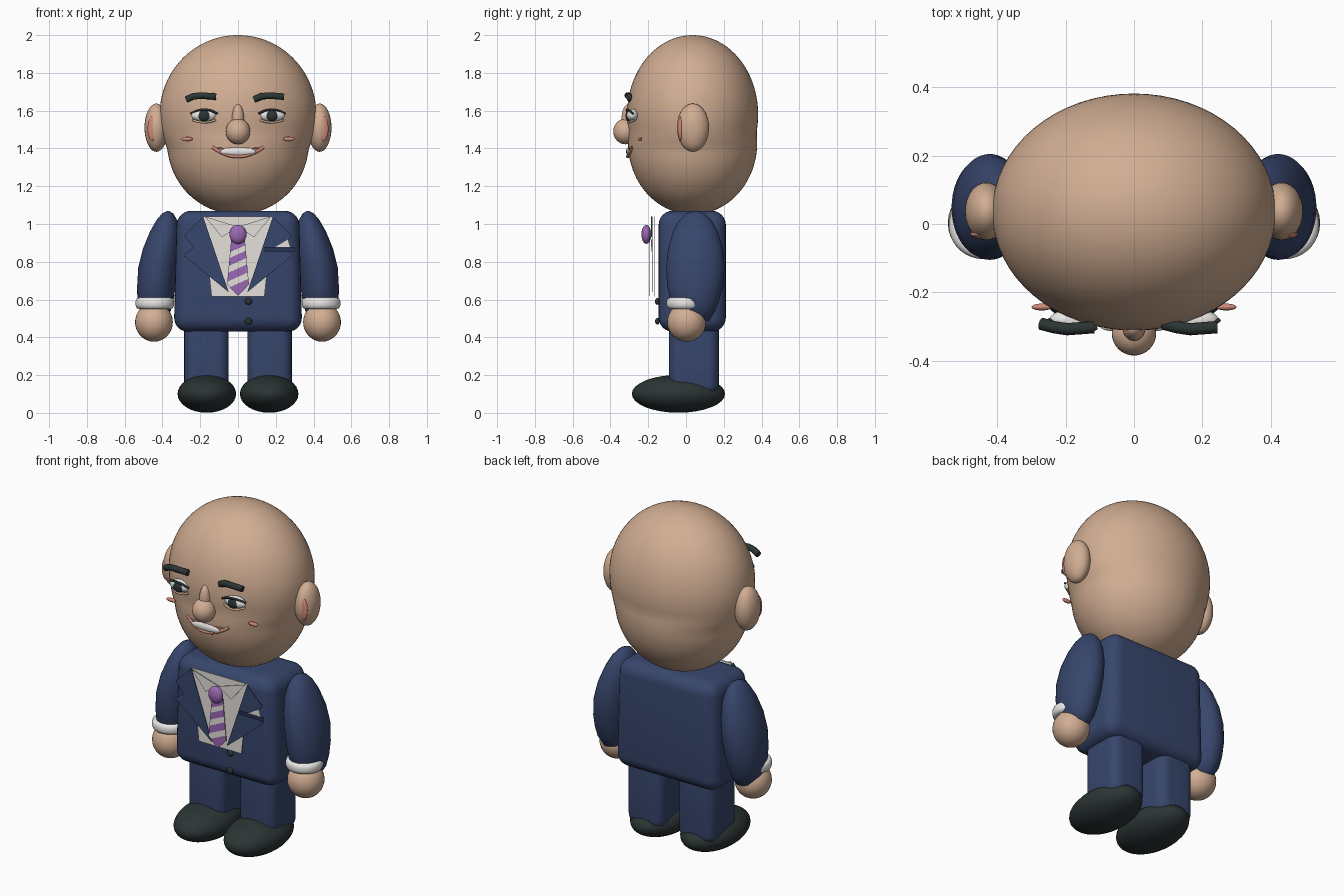
import bpy, bmesh, math
from mathutils import Vector, Matrix

if "Cube" in bpy.data.objects:
    bpy.data.objects.remove(bpy.data.objects["Cube"])


def material(name, r, g, b):
    m = bpy.data.materials.new(name)
    m.diffuse_color = (r, g, b, 1)
    m.use_nodes = True
    m.node_tree.nodes["Principled BSDF"].inputs["Base Color"].default_value = m.diffuse_color
    return m


SKIN = material("skin", 0.64, 0.42, 0.29)
PINK = material("pink", 0.62, 0.25, 0.19)
NAVY = material("navy", 0.038, 0.061, 0.15)
DARK_NAVY = material("dark navy", 0.02, 0.034, 0.09)
BLACK = material("soft black", 0.024, 0.034, 0.034)
WHITE = material("white", 0.85, 0.84, 0.82)
SHIRT = material("shirt white", 0.78, 0.75, 0.71)
PURPLE = material("purple", 0.33, 0.14, 0.46)


def finish(name, bm, mat, smooth=True):
    bmesh.ops.recalc_face_normals(bm, faces=bm.faces)
    me = bpy.data.meshes.new(name)
    for f in bm.faces:
        f.smooth = smooth
    bm.to_mesh(me)
    bm.free()
    me.materials.append(mat)
    ob = bpy.data.objects.new(name, me)
    bpy.context.collection.objects.link(ob)
    return ob


def ball(name, mat, c, r, seg=32):
    bm = bmesh.new()
    bmesh.ops.create_uvsphere(bm, u_segments=seg, v_segments=seg // 2, radius=1)
    bm.transform(Matrix.Translation(c) @ Matrix.Diagonal((*r, 1)))
    return finish(name, bm, mat)


def loft(name, mat, rings, n=48):
    """Stack of ellipses given as (cx, cy, z, rx, ry)."""
    bm = bmesh.new()
    loops = []
    for cx, cy, z, rx, ry in rings:
        loops.append([bm.verts.new((cx + rx * math.cos(2 * math.pi * i / n),
                                    cy + ry * math.sin(2 * math.pi * i / n), z))
                      for i in range(n)])
    for a, b in zip(loops, loops[1:]):
        for i in range(n):
            j = (i + 1) % n
            bm.faces.new((a[i], a[j], b[j], b[i]))
    bm.faces.new(loops[0])
    bm.faces.new(loops[-1])
    return finish(name, bm, mat)


def rounded_box(name, mat, c, half, bevel, taper=1.0):
    bm = bmesh.new()
    bmesh.ops.create_cube(bm, size=2)
    for v in bm.verts:
        if v.co.z > 0:
            v.co.x *= taper
    bm.transform(Matrix.Translation(c) @ Matrix.Diagonal((*half, 1)))
    bmesh.ops.bevel(bm, geom=bm.edges[:], offset=bevel, segments=6,
                    profile=0.5, affect='EDGES')
    return finish(name, bm, mat)


def tube(name, mat, pts, radius):
    cu = bpy.data.curves.new(name, 'CURVE')
    cu.dimensions = '3D'
    cu.bevel_depth = radius
    cu.bevel_resolution = 3
    cu.use_fill_caps = True
    sp = cu.splines.new('POLY')
    sp.points.add(len(pts) - 1)
    for p, co in zip(sp.points, pts):
        p.co = (*co, 1)
    cu.materials.append(mat)
    ob = bpy.data.objects.new(name, cu)
    bpy.context.collection.objects.link(ob)
    return ob


def plate_mesh(pts, y, thick=0.004):
    """Thin upright plate from an (x, z) outline."""
    bm = bmesh.new()
    f = bm.faces.new([bm.verts.new((x, y, z)) for x, z in pts])
    new = bmesh.ops.extrude_face_region(bm, geom=[f])
    for v in new['geom']:
        if isinstance(v, bmesh.types.BMVert):
            v.co.y += thick
    return bm


def plate(name, mat, pts, y):
    return finish(name, plate_mesh(pts, y), mat, False)


# Head: wide skull blending into a narrower jaw
def oval(z, cz, rz, r):
    return r * math.sqrt(max(0, 1 - ((z - cz) / rz) ** 2))


rings = []
for i in range(49):
    z = 1.525 - 0.475 * math.cos(math.pi * i / 48)
    rx = max(oval(z, 1.58, 0.42, 0.415), oval(z, 1.43, 0.38, 0.375), 0.001)
    ry = max(oval(z, 1.58, 0.42, 0.347), oval(z, 1.43, 0.38, 0.342), 0.001)
    rings.append((0, 0.035, z, rx, ry))
loft("head", SKIN, rings, 64)
loft("neck", SKIN, [(0, 0.035, 0.98, 0.11, 0.11), (0, 0.035, 1.14, 0.11, 0.11)])

# Nose and mouth
ball("nose", SKIN, (0, -0.32, 1.49), (0.065, 0.065, 0.068))
ball("nose_bridge", SKIN, (0, -0.305, 1.55), (0.033, 0.037, 0.085))
ball("teeth", WHITE, (0, -0.305, 1.384), (0.095, 0.012, 0.022))
us = [-1 + i / 6 for i in range(13)]
tube("lower_lip", PINK, [(0.135 * u, -0.308 + 0.028 * u * u, 1.357 + 0.05 * u * u)
                         for u in us], 0.009)
tube("upper_lip", PINK, [(0.125 * u, -0.310 + 0.028 * u * u, 1.398 + 0.004 * u * u)
                         for u in us], 0.004)

# Torso
rounded_box("jacket", NAVY, (0, 0.033, 0.75), (0.34, 0.178, 0.32), 0.075, 0.95)

for s, side in ((-1, "left"), (1, "right")):
    # Ears and cheeks
    ball("ear_" + side, SKIN, (s * 0.432, 0.037, 1.51), (0.063, 0.085, 0.128))
    ball("inner_ear_" + side, PINK, (s * 0.453, -0.03, 1.505), (0.026, 0.013, 0.065))
    ball("cheek_" + side, PINK, (s * 0.27, -0.243, 1.45), (0.03, 0.01, 0.012))

    # Eyes, with lash line and lower lid
    ex = s * 0.18
    ball("eye_" + side, WHITE, (ex, -0.282, 1.575), (0.068, 0.033, 0.034))
    ball("pupil_" + side, BLACK, (ex, -0.303, 1.573), (0.033, 0.018, 0.029))
    tube("lash_" + side, BLACK, [(ex + 0.07 * u, -0.312 + 0.02 * u * u + 0.012 * s * u,
                                  1.606 - 0.022 * u * u) for u in us], 0.006)
    tube("lower_lid_" + side, SKIN, [(ex + 0.06 * u, -0.305 + 0.02 * u * u + 0.012 * s * u,
                                      1.538 + 0.012 * u * u) for u in us], 0.006)
    # Both brows point the same way
    tube("brow_" + side, BLACK,
         [(ex - 0.092, -0.292, 1.66), (ex - 0.055, -0.302, 1.676),
          (ex - 0.015, -0.308, 1.68), (ex + 0.063, -0.302, 1.674)], 0.018)

    # Arms, cuffs, hands
    arm = [(.37, .05, 1.07, .004, .006), (.372, .05, 1.055, .03, .05),
           (.377, .05, 1.02, .055, .085), (.387, .05, .96, .079, .118),
           (.405, .05, .87, .098, .145), (.422, .05, .77, .106, .155),
           (.432, .048, .67, .102, .148), (.437, .046, .60, .096, .130),
           (.438, .05, .54, .082, .105), (.436, .06, .49, .05, .065),
           (.434, .065, .47, .008, .01)]
    loft("arm_" + side, NAVY, [(s * r[0], *r[1:]) for r in arm])
    cuff = [(.55, .085), (.555, .096), (.57, .102), (.59, .102), (.605, .096), (.61, .085)]
    loft("cuff_" + side, WHITE, [(s * 0.44, -0.005, z, r, r * 0.96) for z, r in cuff])
    ball("hand_" + side, SKIN, (s * 0.445, 0.003, 0.48), (0.1, 0.103, 0.103))

    # Legs and shoes
    rounded_box("trouser_leg_" + side, NAVY, (s * 0.167, 0.042, 0.32),
                (0.118, 0.132, 0.23), 0.06)
    ball("shoe_" + side, BLACK, (s * 0.165, -0.04, 0.101), (0.155, 0.247, 0.1))

    # Lapel and shirt collar
    plate("lapel_" + side, NAVY, [(s * x, z) for x, z in (
        (.185, 1.04), (.05, .64), (.29, .835), (.235, .875), (.285, .94))], -0.178)
    plate("collar_" + side, SHIRT, [(s * x, z) for x, z in (
        (.175, 1.04), (0, .985), (.085, .93))], -0.184)

# Shirt front
plate("shirt", SHIRT, [(-.185, 1.04), (.185, 1.04), (.14, .615), (-.14, .615)], -0.168)

# Striped tie: cut the plate along slanted lines, colour bands between them
bands = ((0.685, 0.72), (0.765, 0.80), (0.84, 0.87))
slope = Vector((-0.45, 0, 1))
bm = plate_mesh([(-.035, .93), (.035, .93), (.058, .68), (0, .62), (-.058, .68)], -0.194)
for band in bands:
    for v in band:
        bmesh.ops.bisect_plane(bm, geom=bm.verts[:] + bm.edges[:] + bm.faces[:],
                               plane_co=(0, 0, v), plane_no=slope)
for f in bm.faces:
    v = f.calc_center_median().dot(slope)
    f.material_index = int(any(a < v < b for a, b in bands))
tie = finish("tie", bm, PURPLE, False)
tie.data.materials.append(SHIRT)
ball("tie_knot", PURPLE, (0, -0.21, 0.945), (0.045, 0.026, 0.05))

# Breast pocket, handkerchief and buttons
plate("pocket", DARK_NAVY, [(.14, .855), (.30, .855), (.30, .877), (.14, .877)], -0.186)
plate("handkerchief", SHIRT, [(.195, .877), (.265, .918), (.278, .877)], -0.184)
for z in (0.59, 0.485):
    ball("button", BLACK, (0.055, -0.152, z), (0.02, 0.012, 0.018), 16)
